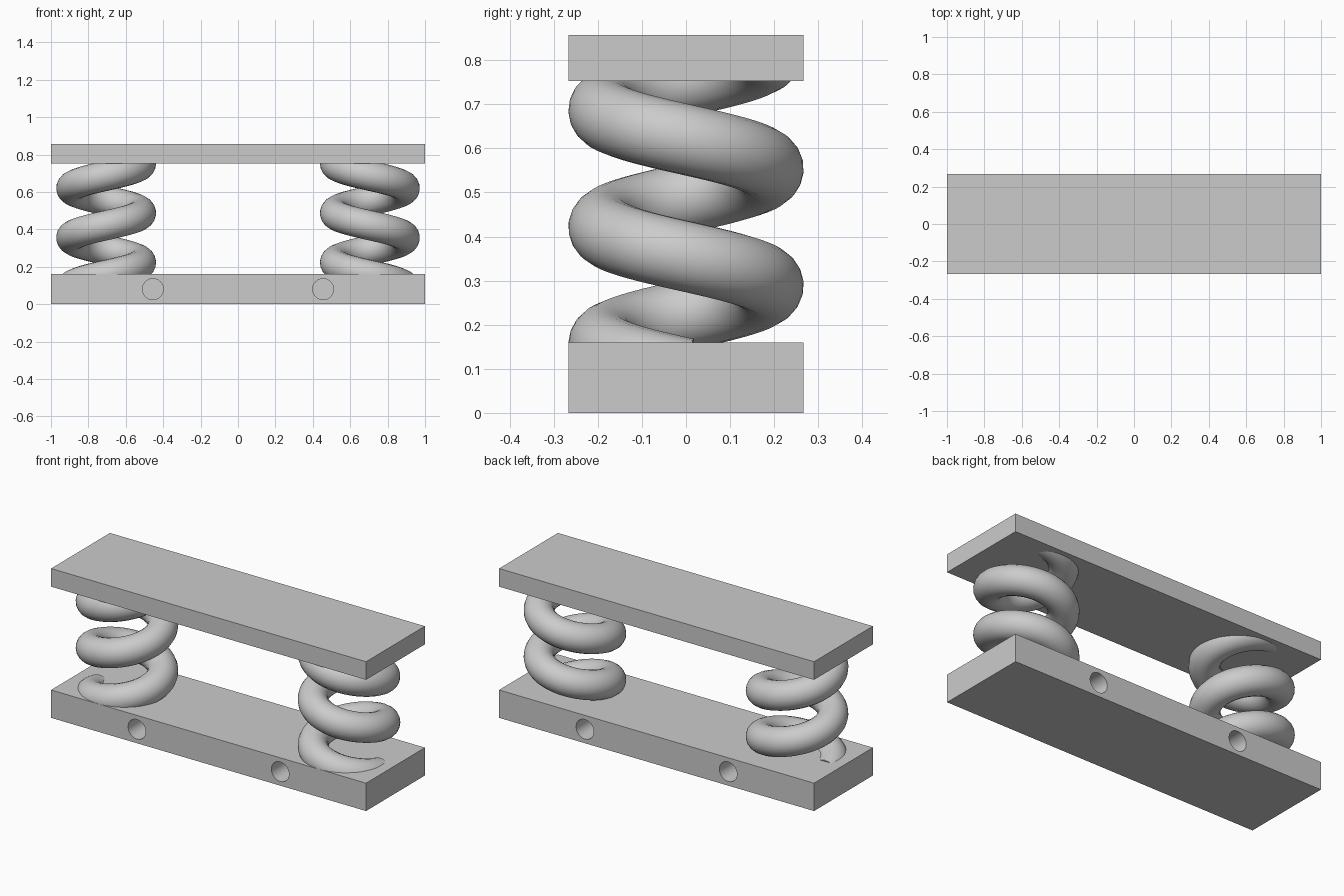
import bpy, bmesh, math

if "Cube" in bpy.data.objects:
    bpy.data.objects.remove(bpy.data.objects["Cube"], do_unlink=True)

grey = bpy.data.materials.new("plain_grey")
grey.use_nodes = True
colour = (0.6, 0.6, 0.6, 1)
grey.diffuse_color = colour
grey.node_tree.nodes["Principled BSDF"].inputs["Base Color"].default_value = colour

DEPTH = 0.534
BASE_TOP, PLATE_BOTTOM, PLATE_TOP = 0.16, 0.753, 0.857


def select_only(obj):
    bpy.ops.object.select_all(action="DESELECT")
    obj.select_set(True)
    bpy.context.view_layer.objects.active = obj


def slab(name, z0, z1):
    bpy.ops.mesh.primitive_cube_add(size=1, location=(0, 0, (z0 + z1) / 2))
    obj = bpy.context.object
    obj.name = name
    obj.scale = (2, DEPTH, z1 - z0)
    bpy.ops.object.transform_apply(location=False, rotation=False, scale=True)
    obj.data.materials.append(grey)
    return obj


def drill(obj, x, side, z=0.08, radius=0.056, depth=0.22):
    # Blind round hole, open on the front or back face
    bpy.ops.mesh.primitive_cylinder_add(vertices=48, radius=radius, depth=2 * depth,
                                        location=(x, side * DEPTH / 2, z),
                                        rotation=(math.pi / 2, 0, 0))
    cutter = bpy.context.object
    cutter.hide_render = True
    mod = obj.modifiers.new("hole", "BOOLEAN")
    mod.operation = "DIFFERENCE"
    mod.solver = "EXACT"
    mod.object = cutter
    select_only(obj)
    bpy.ops.object.modifier_apply(modifier=mod.name)
    bpy.data.objects.remove(cutter, do_unlink=True)


def spring(name, side, centre=0.705, radius=0.187, tube=0.08, pitch=0.265, turns=2.85):
    # Coil starting at the outer side, rising round the front
    steps = 180
    curve = bpy.data.curves.new(name, "CURVE")
    curve.dimensions = "3D"
    curve.bevel_depth = tube
    curve.bevel_resolution = 8
    curve.use_fill_caps = True
    path = curve.splines.new("POLY")
    path.points.add(steps)
    for i, point in enumerate(path.points):
        turn = turns * i / steps
        a = math.tau * turn
        point.co = (side * (centre + radius * math.cos(a)), -radius * math.sin(a),
                    0.09 + pitch * turn, 1)
    obj = bpy.data.objects.new(name, curve)
    bpy.context.collection.objects.link(obj)
    select_only(obj)
    bpy.ops.object.convert(target="MESH")
    obj = bpy.context.object

    # Trim the coil inside the top plate
    bm = bmesh.new()
    bm.from_mesh(obj.data)
    bmesh.ops.remove_doubles(bm, verts=bm.verts, dist=0.0001)
    cut = bmesh.ops.bisect_plane(bm, geom=bm.verts[:] + bm.edges[:] + bm.faces[:],
                                 plane_co=(0, 0, (PLATE_BOTTOM + PLATE_TOP) / 2),
                                 plane_no=(0, 0, 1), clear_outer=True)
    rim = [e for e in cut["geom_cut"] if isinstance(e, bmesh.types.BMEdge)]
    bmesh.ops.holes_fill(bm, edges=rim, sides=0)
    bmesh.ops.recalc_face_normals(bm, faces=bm.faces)
    bm.to_mesh(obj.data)
    bm.free()
    obj.data.materials.clear()
    obj.data.materials.append(grey)
    bpy.ops.object.shade_smooth_by_angle(angle=math.radians(40))


# Plates
slab("top_plate", PLATE_BOTTOM, PLATE_TOP)
base = slab("base_plate", 0, BASE_TOP)
for x in (-0.455, 0.455):
    for side in (-1, 1):
        drill(base, x, side)
select_only(base)
bpy.ops.object.shade_smooth_by_angle(angle=math.radians(30))

# Springs, mirrored left and right
spring("left_spring", 1)
spring("right_spring", -1)
